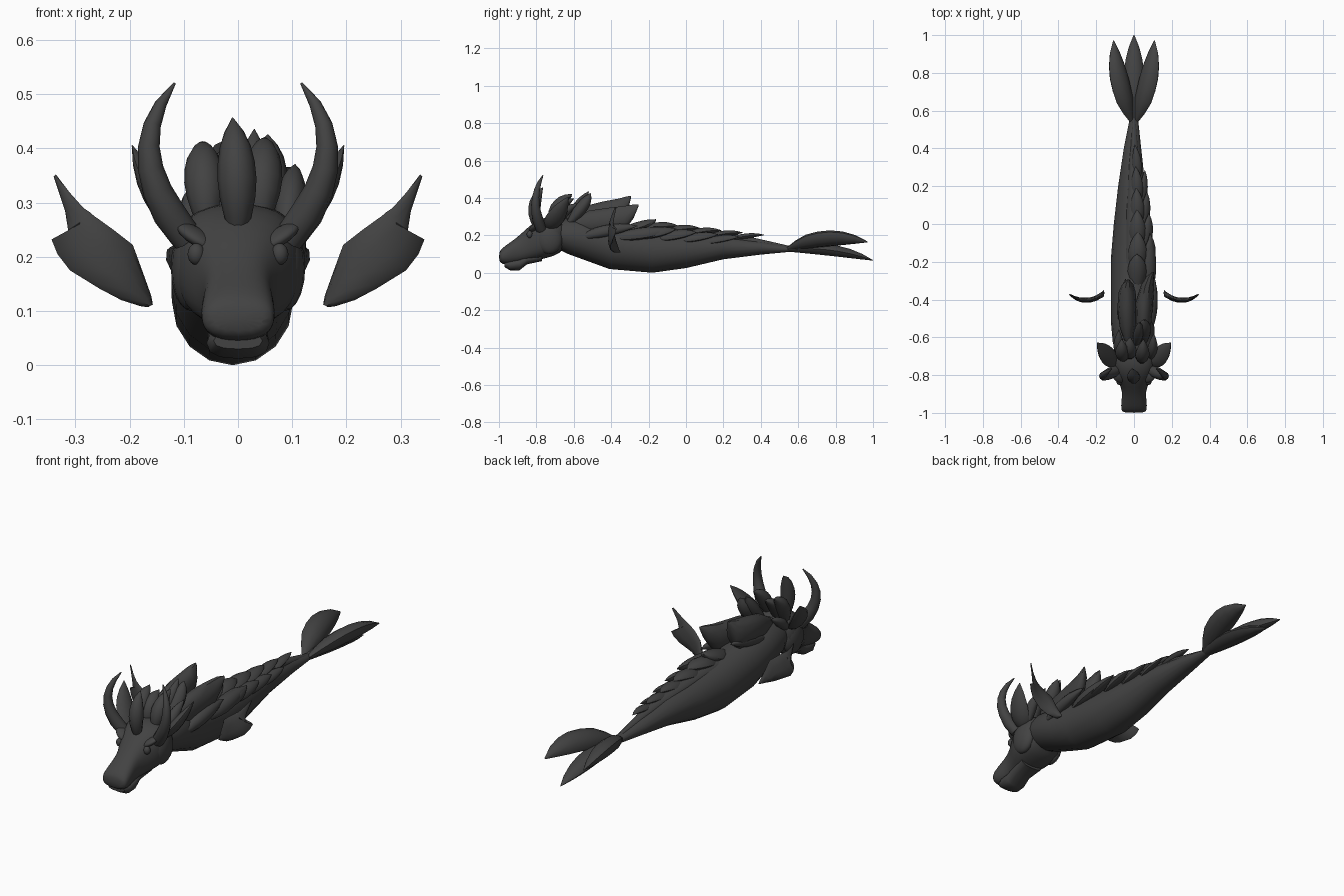
import bpy, bmesh, math
from mathutils import Vector as V

slate = bpy.data.materials.new("dark_slate")
slate.diffuse_color = (0.055, 0.055, 0.055, 1)


def loft(name, rings, sub=0, angle=50):
    """Skin a list of equal-length point rings and cap both ends."""
    bm = bmesh.new()
    vs = [[bm.verts.new(p) for p in r] for r in rings]
    n = len(vs[0])
    for a, b in zip(vs, vs[1:]):
        for i in range(n):
            bm.faces.new((a[i], a[(i + 1) % n], b[(i + 1) % n], b[i]))
    bm.faces.new(vs[0])
    bm.faces.new(vs[-1])
    bmesh.ops.recalc_face_normals(bm, faces=bm.faces)
    me = bpy.data.meshes.new(name)
    bm.to_mesh(me)
    bm.free()
    me.materials.append(slate)
    ob = bpy.data.objects.new(name, me)
    bpy.context.collection.objects.link(ob)
    bpy.ops.object.select_all(action='DESELECT')
    ob.select_set(True)
    bpy.context.view_layer.objects.active = ob
    bpy.ops.object.shade_smooth_by_angle(angle=math.radians(angle))
    if sub:
        m = ob.modifiers.new("smooth", 'SUBSURF')
        m.levels = m.render_levels = sub
    return ob


def ring(c, u, v, n=12, pu=1.0, pv=1.0):
    """Closed superellipse around c with half axes u and v."""
    def pw(x, p):
        return math.copysign(abs(x) ** p, x)
    out = []
    for i in range(n):
        a = 2 * math.pi * i / n
        out.append(V(c) + V(u) * pw(math.cos(a), pu) + V(v) * pw(math.sin(a), pv))
    return out


def sections(name, rows, n=16, p=1.0, sub=0):
    """Loft from rows of (y, x centre, half width, bottom, top)."""
    return loft(name, [ring((x, y, (b + t) / 2), (w, 0, 0), (0, 0, (t - b) / 2), n, p, p)
                       for y, x, w, b, t in rows], sub)


def leaf(name, base, ctrl, tip, width, thick, side=(1, 0, 0),
         shape=(.4, .72, .92, 1, .95, .8, .5, .04), pv=1.3):
    """Petal or horn swept along a quadratic curve."""
    base, ctrl, tip, side = V(base), V(ctrl), V(tip), V(side).normalized()
    rings, k = [], len(shape) - 1
    for i, s in enumerate(shape):
        t = i / k
        c = base * (1 - t) ** 2 + ctrl * 2 * t * (1 - t) + tip * t * t
        d = (ctrl - base) * (1 - t) + (tip - ctrl) * t
        u = (side - d.normalized() * side.dot(d.normalized())).normalized()
        v = u.cross(d).normalized()
        rings.append(ring(c, u * width / 2 * s, v * thick / 2 * s, 10, 1, pv))
    return loft(name, rings)


def ball(name, loc, size, rot):
    bpy.ops.mesh.primitive_uv_sphere_add(segments=16, ring_count=10, location=loc, rotation=rot)
    ob = bpy.context.object
    ob.name, ob.scale = name, size
    ob.data.materials.append(slate)
    bpy.ops.object.shade_smooth()


# Body and head
sections("body", [
    (-.69, 0, .09, .13, .28), (-.63, 0, .112, .10, .295), (-.52, -.008, .114, .06, .29),
    (-.41, -.01, .113, .02, .27), (-.18, -.01, .112, 0, .235), (0, -.012, .095, .025, .22),
    (.20, -.012, .072, .072, .205), (.40, -.008, .046, .097, .172), (.57, 0, .02, .113, .138)])
sections("head", [
    (-1.0, 0, .058, .062, .108), (-.985, 0, .07, .045, .132), (-.94, 0, .069, .04, .163),
    (-.89, 0, .061, .05, .20), (-.84, 0, .08, .06, .25), (-.78, 0, .118, .068, .295),
    (-.71, 0, .127, .085, .305), (-.64, 0, .10, .12, .29)], 16, .8, 1)
sections("lower_jaw", [
    (-.97, 0, .045, .03, .06), (-.94, 0, .058, .012, .07), (-.89, 0, .056, .013, .08),
    (-.85, 0, .055, .045, .10), (-.77, 0, .065, .062, .12)], 12, .8)
sections("back_ridge", [
    (-.35, 0, .04, .2, .25), (-.2, 0, .05, .18, .245), (.05, 0, .045, .17, .232),
    (.3, 0, .03, .15, .203), (.57, 0, .008, .12, .14)], 10)

# Paired parts: s mirrors left and right
for s, tag in ((-1, "left"), (1, "right")):
    ball("eye_" + tag, (s * .077, -.836, .205), (.016, .016, .02), (0, 0, 0))
    ball("brow_" + tag, (s * .078, -.808, .238), (.042, .03, .015), (0, s * -.55, s * .5))
    ball("cheek_" + tag, (s * .086, -.73, .18), (.038, .07, .08), (0, 0, 0))
    leaf("horn_" + tag, (s * .095, -.775, .235), (s * .222, -.84, .39), (s * .117, -.765, .52),
         .062, .062, (1, 0, 0), (.95, 1, .88, .76, .64, .52, .36, .08), 1)
    leaf("ear_" + tag, (s * .085, -.73, .235), (s * .145, -.71, .28), (s * .195, -.63, .405),
         .105, .05, (s * -.35, .8, -.3))
    # Side fin from pairs of edge points (x, z)
    edges = [(.157, .112, .166, .107), (.16, .128, .18, .109), (.175, .17, .215, .12),
             (.194, .222, .255, .141), (.23, .25, .31, .175), (.255, .268, .333, .205),
             (.265, .275, .344, .232), (.273, .282, .325, .23), (.285, .29, .313, .247),
             (.31, .318, .319, .285), (.336, .352, .34, .348)]
    rings = []
    for i, (ax, az, bx, bz) in enumerate(edges):
        r = []
        for p in ring((0, 0, 0), (1, 0, 0), (0, 1, 0), 10):
            f = (p.x + 1) / 2
            x, z = ax + (bx - ax) * f, az + (bz - az) * f
            r.append((s * x, -.405 + 4.2 * (x - .255) ** 2 + p.y * (.018 - .0014 * i), z))
        rings.append(r)
    loft("side_fin_" + tag, rings)
    # Tail petal, cupped upward
    leaf("tail_petal_" + tag, (s * .008, .54, .125), (s * .088, .74, .22), (s * .108, .97, .165),
         .115, .075, (s * .82, 0, .57), (.2, .6, .92, 1, 1, .85, .55, .06))
leaf("tail_petal_middle", (0, .54, .125), (0, .78, .145), (0, 1.0, .066), .11, .065)

# Head crest and mane: base, control, tip, width, thickness
mane = [
    ((0, -.80, .24), (0, -.835, .37), (-.01, -.765, .456), .072, .07),
    ((-.055, -.71, .25), (-.065, -.70, .37), (-.065, -.61, .412), .075, .07),
    ((-.02, -.70, .26), (-.03, -.69, .36), (-.02, -.60, .395), .08, .06),
    ((.04, -.72, .26), (.045, -.71, .37), (.05, -.61, .42), .075, .07),
    ((.085, -.71, .23), (.10, -.68, .32), (.105, -.58, .37), .055, .06),
    ((-.075, -.69, .23), (-.085, -.66, .29), (-.08, -.56, .33), .055, .05),
    ((.05, -.63, .26), (.055, -.54, .36), (.055, -.51, .425), .075, .07),
    ((.01, -.64, .27), (.03, -.57, .36), (.03, -.52, .435), .055, .06)]
for i, m in enumerate(mane):
    leaf("crest" if i == 0 else "mane_%d" % i, *m)

# Large upright back fins with steep trailing edges
sections("back_fin_left", [
    (-.62, -.03, .02, .25, .31), (-.54, -.035, .042, .24, .36), (-.44, -.038, .05, .24, .385),
    (-.36, -.036, .045, .25, .40), (-.32, -.033, .03, .29, .41), (-.295, -.03, .006, .395, .412)], 10)
sections("back_fin_right", [
    (-.60, .045, .02, .22, .29), (-.52, .05, .042, .2, .335), (-.42, .055, .046, .2, .35),
    (-.33, .07, .036, .22, .36), (-.28, .085, .022, .29, .367), (-.255, .10, .005, .352, .366)], 10)

# Overlapping back plates
plates = [
    ((.085, -.56, .19), (.10, -.42, .235), (.10, -.26, .25), .07, .06, (.6, 0, -.7)),
    ((-.06, -.56, .24), (-.06, -.42, .28), (-.045, -.29, .30), .06, .06),
    ((.01, -.36, .22), (.02, -.22, .235), (.015, -.16, .285), .10, .07),
    ((.07, -.38, .19), (.09, -.24, .21), (.085, -.05, .235), .08, .06, (.75, 0, -.6))]
for i, m in enumerate(plates):
    leaf("back_plate_%d" % i, *m)

# Scales running down the top and right of the back
for i in range(5):
    y = -.26 + .115 * i
    z = .228 - .012 * i
    k = 1 - .12 * i
    leaf("top_scale_%d" % i, (.01, y, z - .015), (.022, y + .11, z + .025),
         (.02 - .004 * i, y + .22, z + .022), .10 * k, .06 * k)
    if i < 4:
        leaf("side_scale_%d" % i, (.055 * k, y - .02, z - .035), (.088 * k, y + .1, z - .005),
             (.09 * k, y + .2, z), .08 * k, .05 * k, (.75, 0, -.6))
